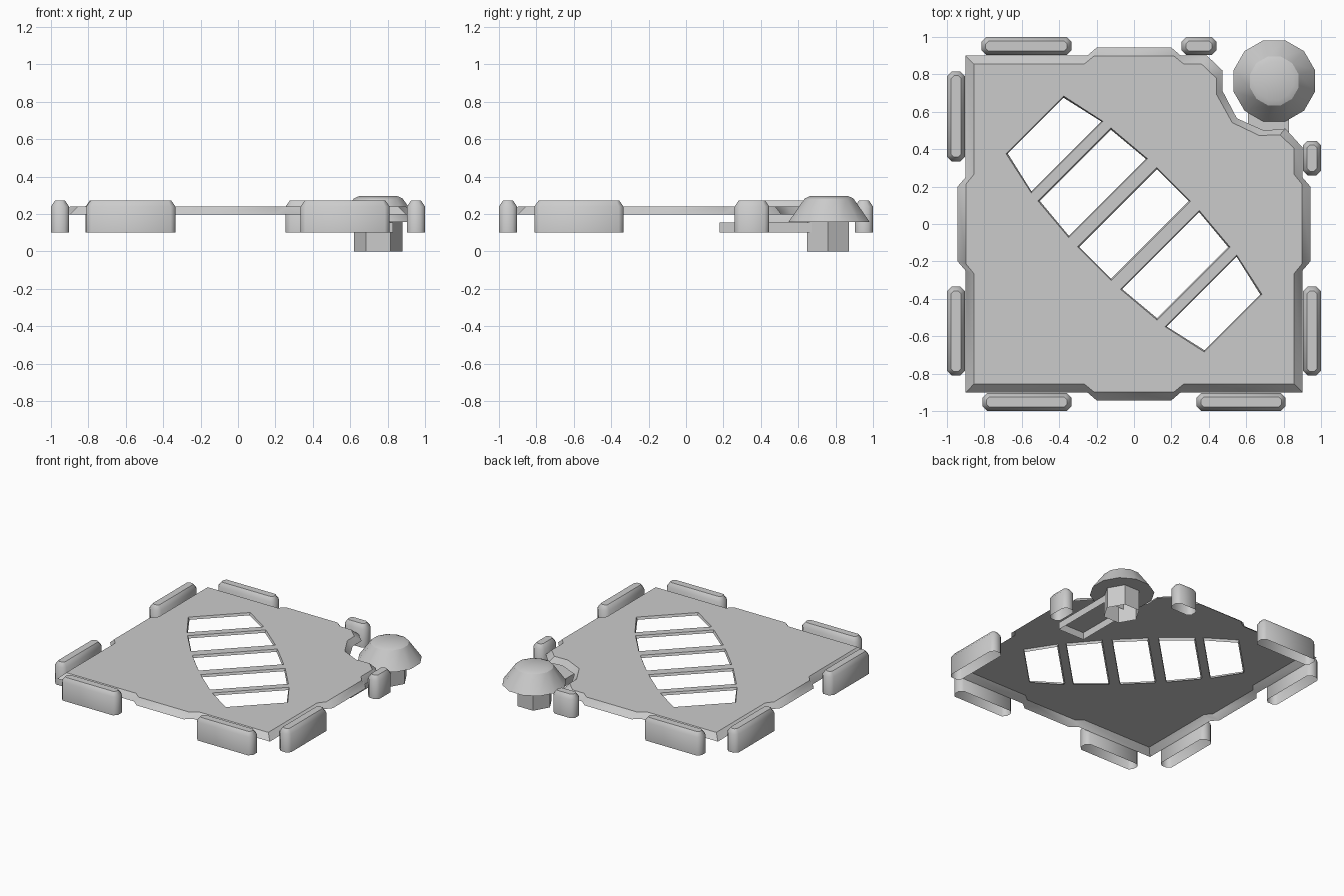
import bpy, bmesh, math
from mathutils import Vector

if "Cube" in bpy.data.objects:
    bpy.data.objects.remove(bpy.data.objects["Cube"])


def finish(bm, name, angle=35):
    bmesh.ops.recalc_face_normals(bm, faces=bm.faces)
    mesh = bpy.data.meshes.new(name)
    bm.to_mesh(mesh)
    bm.free()
    ob = bpy.data.objects.new(name, mesh)
    bpy.context.collection.objects.link(ob)
    bpy.ops.object.select_all(action='DESELECT')
    ob.select_set(True)
    bpy.context.view_layer.objects.active = ob
    bpy.ops.object.shade_smooth_by_angle(angle=math.radians(angle))
    return ob


def ring(bm, pts, z):
    return [bm.verts.new((x, y, z)) for x, y in pts]


def bridge(bm, a, b):
    n = len(a)
    for i in range(n):
        bm.faces.new((a[i], a[(i + 1) % n], b[(i + 1) % n], b[i]))


def loft(name, rings, top=True, bottom=False, angle=35):
    bm = bmesh.new()
    loops = [ring(bm, p, z) for p, z in rings]
    for a, b in zip(loops, loops[1:]):
        bridge(bm, a, b)
    if top:
        bm.faces.new(loops[-1])
    if bottom:
        bm.faces.new(loops[0][::-1])
    return finish(bm, name, angle)


def ngon(cx, cy, r, n, start=0.0):
    return [(cx + r * math.cos(start + i * math.tau / n),
             cy + r * math.sin(start + i * math.tau / n)) for i in range(n)]


def chamfer_rect(x0, x1, y0, y1, c):
    return [(x0 + c, y0), (x1 - c, y0), (x1, y0 + c), (x1, y1 - c),
            (x1 - c, y1), (x0 + c, y1), (x0, y1 - c), (x0, y0 + c)]


# Plate: sheet with a sloped skirt, side tabs and a notched corner
def plate_outline(e, t, a, b, notch):
    side = [(-a, -e), (-b, -t), (b, -t), (a, -e)]

    def rot(k):
        out = side
        for _ in range(k):
            out = [(-y, x) for x, y in out]
        return out
    return ([(-e, -e)] + rot(0) + [(e, -e)] + rot(1) + notch
            + rot(2) + [(-e, e)] + rot(3))


outer = plate_outline(.90, .943, .25, .20, [
    (.90, .41), (.81, .51), (.695, .50), (.55, .565), (.474, .71), (.474, .82), (.39, .90)])
inner = plate_outline(.856, .897, .265, .215, [
    (.856, .405), (.78, .477), (.67, .473), (.525, .542), (.44, .695), (.44, .78), (.36, .856)])

bm = bmesh.new()
low, high = ring(bm, outer, .198), ring(bm, inner, .24)
bridge(bm, low, high)
loops = [high]

# Five slanted windows along the diagonal, each with a short inner lip
half = [(-.75, .218), (-.505, .271), (-.45, .276), (-.195, .298), (-.127, .30)]
stations = half + [(-u, v) for u, v in reversed(half)]
s = math.sqrt(.5)


def diag(u, v):
    return (s * (u + v), s * (v - u))


lips = []
for (u0, v0), (u1, v1) in zip(stations[::2], stations[1::2]):
    edge = ring(bm, [diag(u0, -v0), diag(u1, -v1), diag(u1, v1), diag(u0, v0)], .24)
    d = .007
    lip = ring(bm, [diag(u0 + d, d - v0), diag(u1 - d, d - v1),
                    diag(u1 - d, v1 - d), diag(u0 + d, v0 - d)], .222)
    loops.append(edge)
    lips.append((edge, lip))
edges = []
for lp in loops:
    for i, v in enumerate(lp):
        w = lp[(i + 1) % len(lp)]
        edges.append(bm.edges.get((v, w)) or bm.edges.new((v, w)))
bmesh.ops.triangle_fill(bm, use_beauty=True, use_dissolve=False,
                        edges=edges, normal=Vector((0, 0, 1)))
for edge, lip in lips:
    bridge(bm, edge, lip)
finish(bm, "plate")


# Edge pads, open underneath
def pad(name, x0, x1, y0, y1):
    i = .022
    loft(name, [(chamfer_rect(x0, x1, y0, y1, .025), .10),
                (chamfer_rect(x0, x1, y0, y1, .025), .24),
                (chamfer_rect(x0 + i, x1 - i, y0 + i, y1 - i, .015), .272)], angle=50)


for side, sx in (("left", -1), ("right", 1)):
    xs = sorted((sx * .903, sx))
    ys = sorted((sx * .335, sx * .81))
    pad(f"front_pad_{side}", *ys, -1, -.903)
    pad(f"{side}_pad_front", *xs, -.81, -.335)
pad("left_pad_back", -1, -.903, .335, .815)
pad("back_pad_left", -.815, -.335, .903, 1)
pad("back_pad_right", .255, .44, .903, 1)
pad("right_pad_back", .903, 1, .26, .445)

# Corner knob: twelve-sided tapered cap on a hexagonal post
cx, cy = .75, .765
a = math.radians(15)
loft("knob_cap", [(ngon(cx, cy, .225, 12, a), .157), (ngon(cx, cy, .135, 12, a), .283),
                  (ngon(cx, cy, .105, 12, a), .296)], bottom=True, angle=25)
loft("knob_post", [(ngon(cx, .76, .13, 6), 0), (ngon(cx, .76, .13, 6), .157)], top=False)

# Bracket under the plate that carries the post, open underneath
bracket = [(.61, .18), (.83, .18), (.83, .68), (.61, .68)]
loft("knob_bracket", [(bracket, .10), (bracket, .155)])
